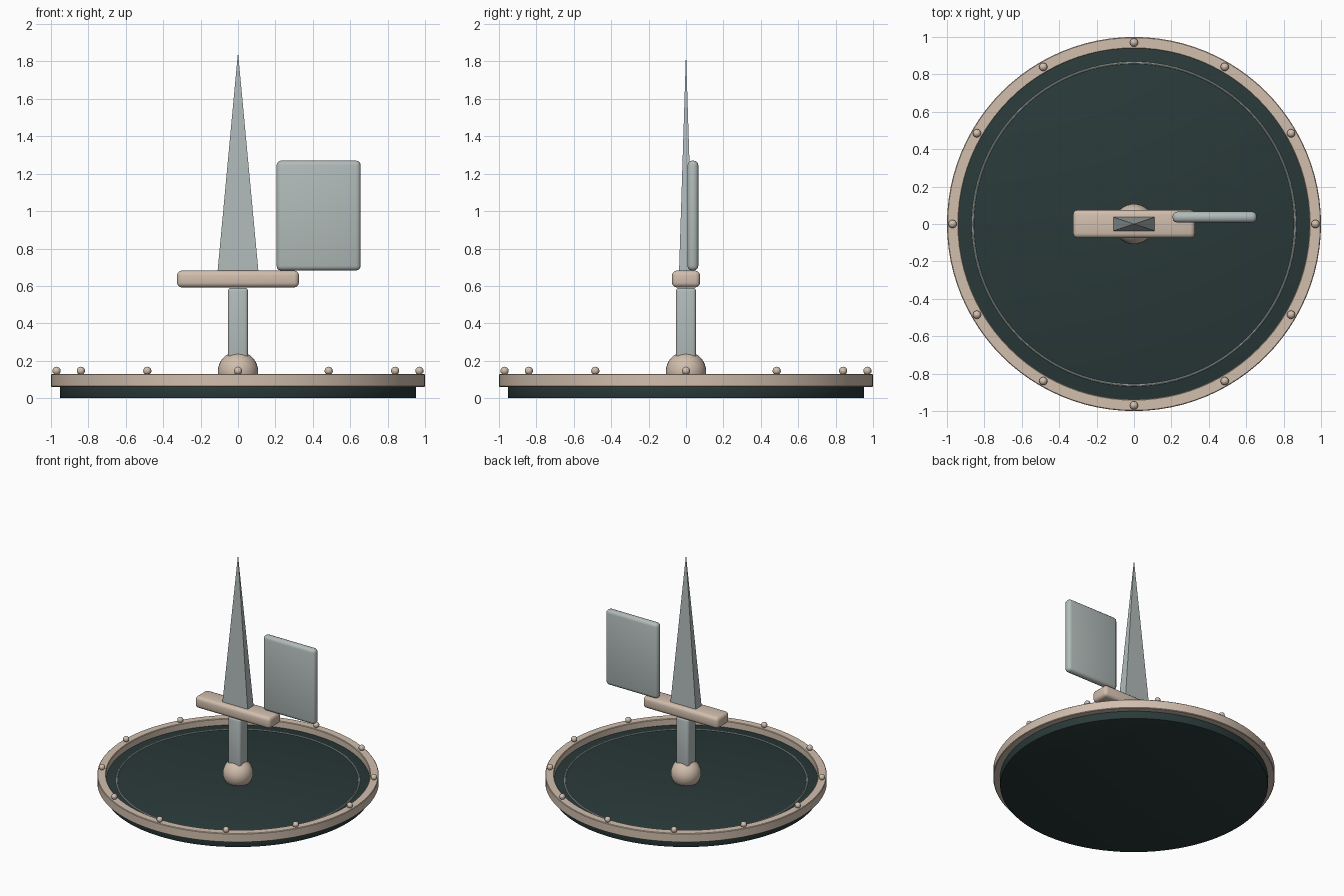
import bpy, math

if "Cube" in bpy.data.objects:
    bpy.data.objects.remove(bpy.data.objects["Cube"])


def material(name, rgb):
    m = bpy.data.materials.new(name)
    m.diffuse_color = (*[(c / 255) ** 2.2 for c in rgb], 1)
    m.use_nodes = True
    m.node_tree.nodes["Principled BSDF"].inputs["Base Color"].default_value = m.diffuse_color
    return m


BEIGE = material("warm beige", (208, 189, 172))
STEEL = material("pale steel", (176, 186, 184))
DARK = material("dark slate", (46, 60, 60))


def finish(name, mat, bevel=0, segments=3, smooth=True):
    ob = bpy.context.object
    ob.name = name
    ob.data.materials.append(mat)
    if bevel:
        b = ob.modifiers.new("bevel", 'BEVEL')
        b.width, b.segments = bevel, segments
        b.limit_method = 'ANGLE'
        b.angle_limit = math.radians(40)
        bpy.ops.object.modifier_apply(modifier=b.name)
    if smooth:
        bpy.ops.object.shade_smooth_by_angle(angle=math.radians(35))
    return ob


def box(name, mat, lo, hi, bevel):
    bpy.ops.mesh.primitive_cube_add(size=1, location=[(a + b) / 2 for a, b in zip(lo, hi)])
    bpy.context.object.scale = [b - a for a, b in zip(lo, hi)]
    bpy.ops.object.transform_apply(location=False, rotation=False, scale=True)
    return finish(name, mat, bevel)


def ball(name, mat, radius, loc, seg, rings):
    bpy.ops.mesh.primitive_uv_sphere_add(radius=radius, location=loc, segments=seg, ring_count=rings)
    return finish(name, mat)


def band(name, mat, r_in, r_out, z0, z1, n=96):
    """Ring with a rectangular section."""
    section = [(r_in, z0), (r_out, z0), (r_out, z1), (r_in, z1)]
    verts, faces = [], []
    for i in range(n):
        a = 2 * math.pi * i / n
        verts += [(r * math.cos(a), r * math.sin(a), z) for r, z in section]
        for k in range(4):
            j, l = (i + 1) % n, (k + 1) % 4
            faces.append((4 * i + k, 4 * j + k, 4 * j + l, 4 * i + l))
    me = bpy.data.meshes.new(name)
    me.from_pydata(verts, [], faces)
    ob = bpy.data.objects.new(name, me)
    bpy.context.collection.objects.link(ob)
    bpy.ops.object.select_all(action='DESELECT')
    ob.select_set(True)
    bpy.context.view_layer.objects.active = ob
    return finish(name, mat, 0.004, 1)


# Round base: dark plate, beige rim, thin inlaid ring
bpy.ops.mesh.primitive_cylinder_add(vertices=96, radius=0.952, depth=0.08, location=(0, 0, 0.04))
finish("base_plate", DARK, 0.006, 2)
band("base_rim", BEIGE, 0.938, 1.0, 0.06, 0.13)
bpy.ops.mesh.primitive_torus_add(major_radius=0.862, minor_radius=0.006, location=(0, 0, 0.081),
                                 major_segments=96, minor_segments=8)
finish("inlay_ring", STEEL)

# Studs around the rim
for i in range(12):
    a = math.radians(30 * i)
    ball("rim_stud", BEIGE, 0.022, (0.97 * math.cos(a), 0.97 * math.sin(a), 0.146), 16, 10)

# Pivot ball, post and cross bar
ball("pivot_ball", BEIGE, 0.108, (0, 0, 0.142), 32, 16)
box("post", STEEL, (-0.054, -0.054, 0.14), (0.054, 0.054, 0.59), 0.018)
box("cross_bar", BEIGE, (-0.326, -0.075, 0.592), (0.326, 0.075, 0.682), 0.025)

# Four-sided spike
bpy.ops.mesh.primitive_cone_add(vertices=4, radius1=math.sqrt(0.5), radius2=0, depth=1,
                                rotation=(0, 0, math.pi / 4))
bpy.ops.object.transform_apply()
spike = bpy.context.object
spike.scale = (0.218, 0.074, 1.17)
spike.location.z = 0.68 + 1.17 / 2
bpy.ops.object.transform_apply(location=False, rotation=False, scale=True)
finish("spike", STEEL, smooth=False)

# Flat tail panel
box("tail_panel", STEEL, (0.206, 0.008, 0.682), (0.656, 0.066, 1.27), 0.025)
